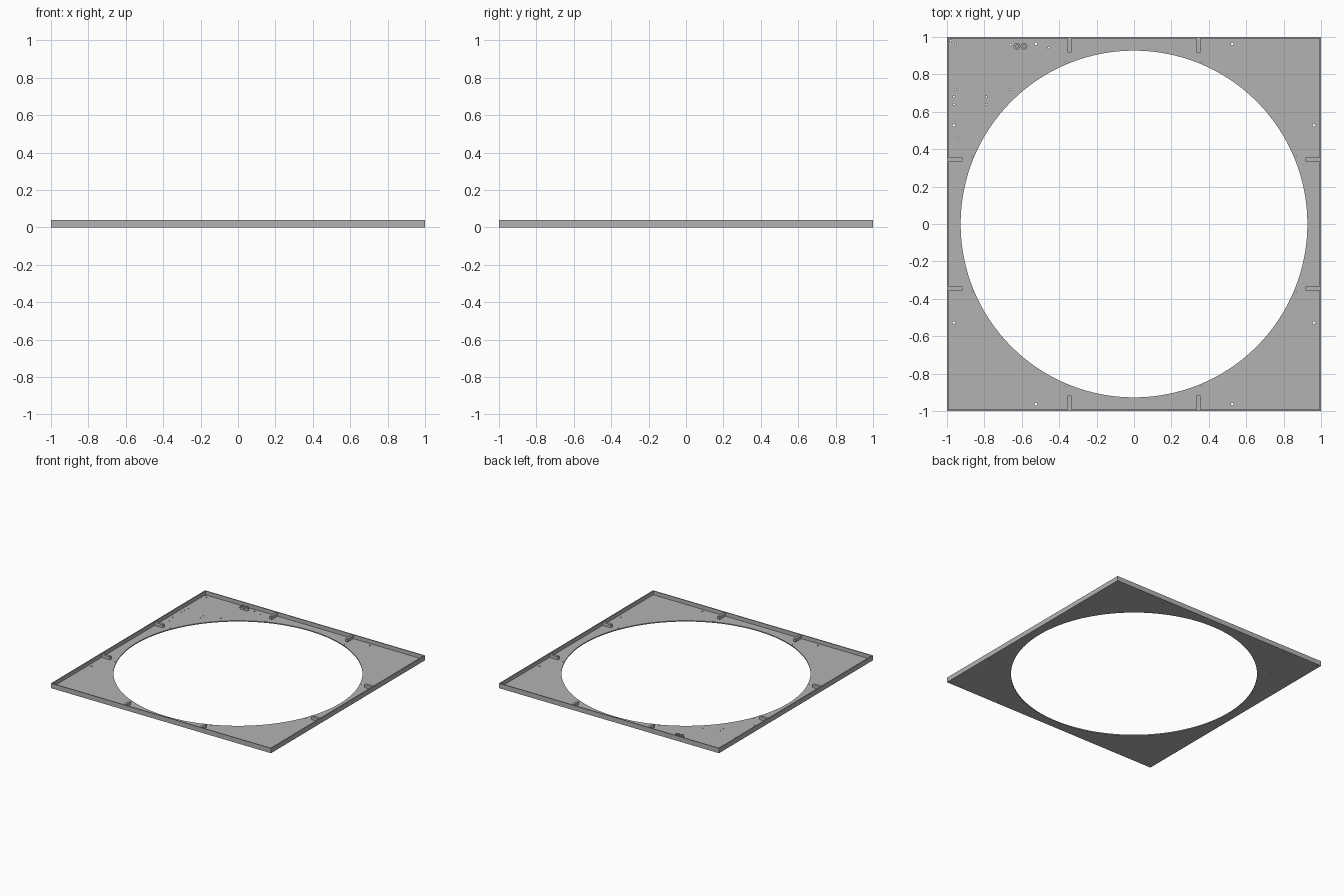
import bpy, math

if "Cube" in bpy.data.objects:
    bpy.data.objects.remove(bpy.data.objects["Cube"])

grey = bpy.data.materials.new("mid grey")
grey.diffuse_color = (0.45, 0.45, 0.45, 1)
grey.use_nodes = True
grey.node_tree.nodes["Principled BSDF"].inputs["Base Color"].default_value = grey.diffuse_color

HEIGHT, FLOOR, WALL = 0.04, 0.008, 0.008
INNER = 1 - WALL


def rect(x0, y0, x1, y1):
    return [(x0, y0), (x1, y0), (x1, y1), (x0, y1)]


def circle(x, y, r, n):
    return [(x + r * math.cos(2 * math.pi * i / n),
             y + r * math.sin(2 * math.pi * i / n)) for i in range(n)]


def extruded(name, loops, z0, z1):
    """Fill nested outlines (outer edge plus holes) and extrude from z0 to z1."""
    curve = bpy.data.curves.new(name, 'CURVE')
    curve.dimensions = '2D'
    curve.fill_mode = 'BOTH'
    curve.extrude = (z1 - z0) / 2
    for loop in loops:
        spline = curve.splines.new('POLY')
        spline.points.add(len(loop) - 1)
        for point, (x, y) in zip(spline.points, loop):
            point.co = (x, y, 0, 1)
        spline.use_cyclic_u = True
    obj = bpy.data.objects.new(name, curve)
    obj.location.z = (z0 + z1) / 2
    bpy.context.collection.objects.link(obj)
    curve.materials.append(grey)
    bpy.ops.object.select_all(action='DESELECT')
    obj.select_set(True)
    bpy.context.view_layer.objects.active = obj
    bpy.ops.object.convert(target='MESH')
    bpy.ops.object.shade_smooth_by_angle(angle=math.radians(30))


# Screw holes and rib pin holes, repeated on all four sides
holes = []
for sx in (-1, 1):
    for sy in (-1, 1):
        holes += [circle(sx * 0.525, sy * 0.963, 0.007, 12),
                  circle(sx * 0.963, sy * 0.527, 0.007, 12),
                  circle(sx * 0.362, sy * 0.866, 0.004, 8),
                  circle(sx * 0.866, sy * 0.362, 0.004, 8)]
# Small mounting holes in the back left corner
for x, y in [(-0.98, 0.98), (-0.955, 0.96), (-0.66, 0.96), (-0.455, 0.942),
             (-0.955, 0.72), (-0.963, 0.68), (-0.963, 0.64), (-0.79, 0.68),
             (-0.79, 0.64), (-0.66, 0.72), (-0.942, 0.457)]:
    holes.append(circle(x, y, 0.005, 8))

# Thin floor with the large round opening
extruded("floor_plate", [rect(-INNER, -INNER, INNER, INNER),
                         circle(0, 0, 0.927, 128)] + holes, 0, FLOOR)

# Raised wall round the edge
extruded("rim_wall", [rect(-1, -1, 1, 1), rect(-INNER, -INNER, INNER, INNER)],
         0, HEIGHT)

# Two ribs against each wall
for s in (-1, 1):
    for c in (-0.345, 0.345):
        a, b = sorted((s * 0.916, s * INNER))
        extruded("side_rib", [rect(a, c - 0.01, b, c + 0.01)], FLOOR, 0.034)
        extruded("end_rib", [rect(c - 0.01, a, c + 0.01, b)], FLOOR, 0.034)

# Pair of hollow screw bosses
for x in (-0.626, -0.588):
    extruded("screw_boss", [circle(x, 0.95, 0.018, 24), circle(x, 0.95, 0.008, 24)],
             FLOOR, 0.03)
